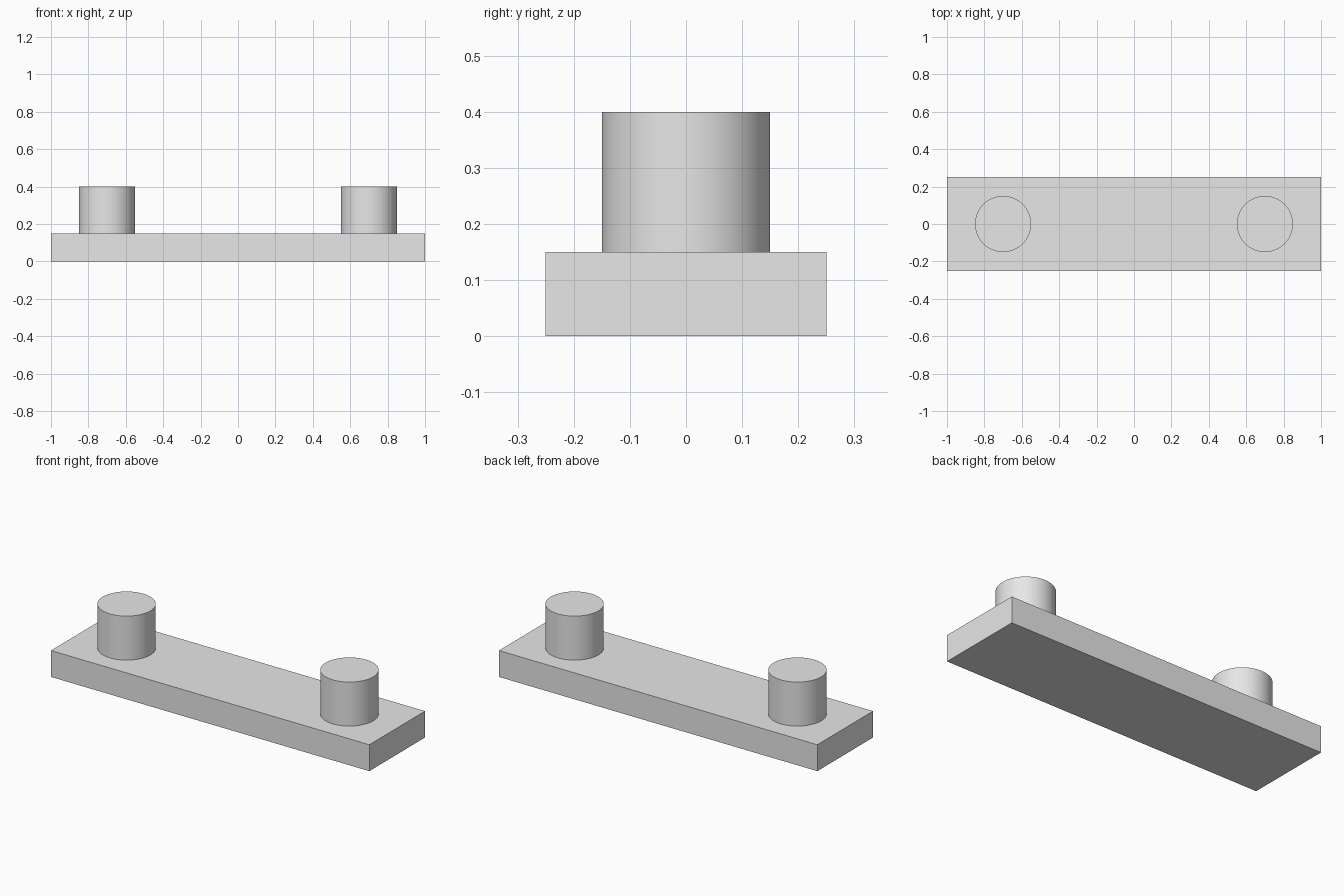
import bpy
import math

cube = bpy.data.objects.get("Cube")
if cube:
    bpy.data.objects.remove(cube, do_unlink=True)

# One plain grey for the whole model
grey = bpy.data.materials.new("light_grey")
grey.use_nodes = True
colour = (0.8, 0.8, 0.8, 1.0)
grey.diffuse_color = colour
grey.node_tree.nodes["Principled BSDF"].inputs["Base Color"].default_value = colour

# Flat rectangular base plate
bpy.ops.mesh.primitive_cube_add(size=1, location=(0, 0, 0.075))
plate = bpy.context.object
plate.name = "base_plate"
plate.scale = (2.0, 0.5, 0.15)
bpy.ops.object.transform_apply(location=False, rotation=False, scale=True)
plate.data.materials.append(grey)

# Round peg near each end, standing on the plate
for side, x in (("right", -0.7), ("left", 0.7)):
    bpy.ops.mesh.primitive_cylinder_add(vertices=64, radius=0.15, depth=0.25,
                                        location=(x, 0, 0.275))
    peg = bpy.context.object
    peg.name = side + "_peg"
    peg.data.materials.append(grey)
    bpy.ops.object.shade_smooth_by_angle(angle=math.radians(30))
